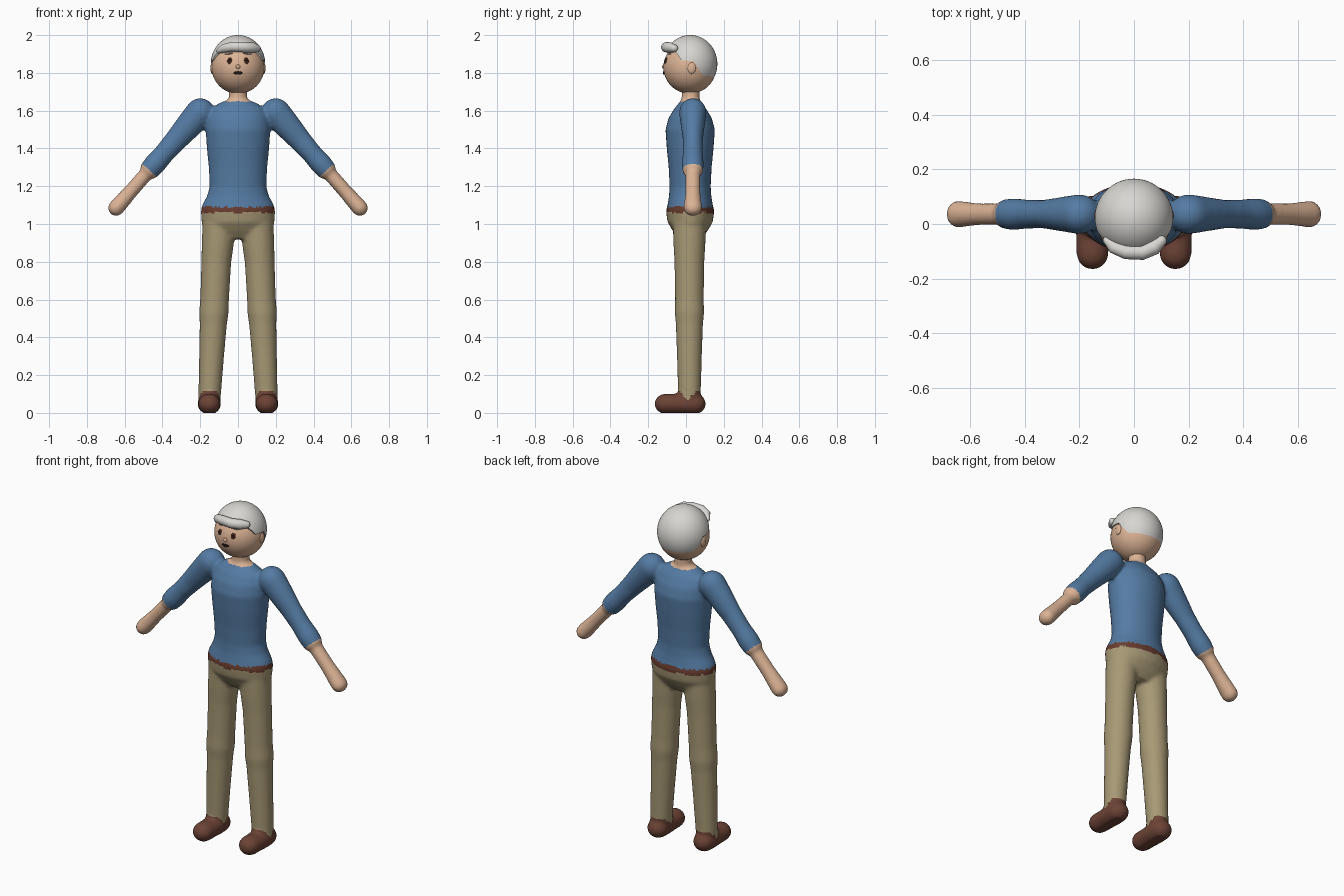
import bpy, bmesh, math
from mathutils import Vector, Matrix

default_cube = bpy.data.objects.get("Cube")
if default_cube:
    bpy.data.objects.remove(default_cube, do_unlink=True)


def make_material(name, red, green, blue):
    material = bpy.data.materials.new(name)
    material.use_nodes = True
    colour = (red, green, blue, 1)
    material.diffuse_color = colour
    material.node_tree.nodes["Principled BSDF"].inputs["Base Color"].default_value = colour
    return material


shirt_blue = make_material("shirt blue", .09, .2, .37)
khaki = make_material("khaki", .39, .32, .18)
skin = make_material("skin", .71, .45, .3)
hair_white = make_material("hair white", .68, .67, .64)
shoe_brown = make_material("shoe brown", .15, .056, .036)
belt_brown = make_material("belt brown", .14, .045, .028)
eye_brown = make_material("eye brown", .08, .03, .015)
dark = make_material("dark", .015, .008, .007)
brow_grey = make_material("brow grey", .25, .23, .21)


def add_object(name, bm, material=None):
    bmesh.ops.recalc_face_normals(bm, faces=bm.faces[:])
    mesh = bpy.data.meshes.new(name)
    bm.to_mesh(mesh)
    bm.free()
    mesh.shade_smooth()
    obj = bpy.data.objects.new(name, mesh)
    bpy.context.collection.objects.link(obj)
    if material:
        mesh.materials.append(material)
    return obj


def bake(obj):
    """Replace an object's mesh by its modified result."""
    graph = bpy.context.evaluated_depsgraph_get()
    result = bpy.data.meshes.new_from_object(obj.evaluated_get(graph))
    obj.modifiers.clear()
    obj.data = result


def loft(bm, rings, side=Vector((0, 1, 0)), domes=(False, False), sides=32):
    """Join elliptical rings (centre, radius across, radius along the side axis)."""
    rings = [(Vector(centre), a, b) for centre, a, b in rings]
    count = len(rings)
    framed = []
    for i, (centre, a, b) in enumerate(rings):
        tangent = (rings[min(i + 1, count - 1)][0] - rings[max(i - 1, 0)][0]).normalized()
        framed.append((centre, tangent, a, b))

    def dome(ring, sign):
        centre, tangent, a, b = ring
        turns = [math.radians(angle) for angle in (20, 40, 60, 80)]
        return [(centre + tangent * sign * a * math.sin(t), tangent,
                 a * math.cos(t), b * math.cos(t)) for t in turns]

    start = dome(framed[0], -1)[::-1] if domes[0] else []
    end = dome(framed[-1], 1) if domes[1] else []
    loops = []
    for centre, tangent, a, b in start + framed + end:
        across = side.cross(tangent).normalized()
        along = tangent.cross(across)
        angles = [math.tau * k / sides for k in range(sides)]
        loops.append([bm.verts.new(centre + across * a * math.cos(t) + along * b * math.sin(t))
                      for t in angles])
    for low, high in zip(loops, loops[1:]):
        for k in range(sides):
            n = (k + 1) % sides
            bm.faces.new((low[k], low[n], high[n], high[k]))
    bm.faces.new(loops[0][::-1])
    bm.faces.new(loops[-1])


def ellipsoid(name, centre, radii, material, turn=None, segments=48):
    bm = bmesh.new()
    matrix = Matrix.Translation(centre) @ (turn or Matrix()) @ Matrix.Diagonal((*radii, 1))
    bmesh.ops.create_uvsphere(bm, u_segments=segments, v_segments=segments // 2,
                              radius=1, matrix=matrix)
    return add_object(name, bm, material)


# Body: torso, neck, limbs and shoes fused into one soft surface
BODY_Y = .022
body_bm = bmesh.new()
torso = [(.92, .13, .06), (.96, .18, .09), (1.01, .193, .12), (1.07, .197, .128),
         (1.1, .19, .12), (1.15, .163, .112), (1.2, .15, .109), (1.3, .155, .114),
         (1.4, .165, .124), (1.5, .172, .131), (1.56, .165, .115), (1.61, .145, .085),
         (1.64, .1, .06), (1.655, .06, .05)]
loft(body_bm, [((0, BODY_Y, z), a, b) for z, a, b in torso])
loft(body_bm, [((0, .025, z), .048, .048) for z in (1.55, 1.75)])

leg = [(.07, .151, .058), (.1, .15, .06), (.3, .14, .066), (.47, .131, .072),
       (.53, .128, .078), (.6, .124, .076), (.8, .115, .079), (.9, .107, .085), (1, .1, .088)]
arm = [(.2, .077, .073), (.25, .072, .065), (.33, .06, .052), (.39, .054, .053),
       (.44, .058, .058), (.475, .053, .054), (.488, .038, .04), (.57, .038, .04),
       (.62, .042, .046), (.645, .043, .049)]


def arm_height(x):
    return 1.59 - (x - .2) * 1.135


for s in (-1, 1):
    loft(body_bm, [((s * x, .018, z), r, r) for z, x, r in leg])
    loft(body_bm, [((s * x, .036, arm_height(x)), a, b) for x, a, b in arm],
         domes=(True, True))
    shoe = [(.045, .06, .056), (0, .062, .056), (-.06, .06, .053), (-.108, .059, .054)]
    loft(body_bm, [((s * .152, y, .048), a, b) for y, a, b in shoe],
         side=Vector((0, 0, 1)), domes=(True, True))

body = add_object("body", body_bm)
remesh = body.modifiers.new("fuse", 'REMESH')
remesh.mode = 'VOXEL'
remesh.voxel_size = .01
soften = body.modifiers.new("soften", 'SMOOTH')
soften.factor = .5
soften.iterations = 6
bake(body)
for vertex in body.data.vertices:
    vertex.co.z = max(vertex.co.z, 0)      # flat soles

# Clothing colours by region
clothes = [skin, shirt_blue, belt_brown, khaki, shoe_brown]
body.data.materials.clear()
for material in clothes:
    body.data.materials.append(material)


def clothing(point):
    x, y, z = abs(point.x), point.y, point.z
    if x > .26:
        return skin if .66 * x - .75 * z > -.654 else shirt_blue
    if z > 1.648:
        return skin if x < .1 else shirt_blue
    if z > 1.09:
        return shirt_blue
    if z > 1.06:
        return belt_brown
    return khaki if z > min(.12, .07 + abs(y - .01)) else shoe_brown


for face in body.data.polygons:
    face.material_index = clothes.index(clothing(face.center))
body.data.shade_smooth()

# Head with ears and nose
HEAD = Vector((0, .02, 1.83))
HEAD_R = .14
ellipsoid("head", HEAD, (HEAD_R,) * 3, skin)


def on_face(name, x, z, radii, material, tilt=0, lift=0):
    """Lay a flat oval on the front of the head."""
    dz = z - HEAD.z
    normal = Vector((x, -math.sqrt(HEAD_R ** 2 - x * x - dz * dz), dz)).normalized()
    turn = normal.to_track_quat('-Y', 'Z').to_matrix().to_4x4() @ Matrix.Rotation(tilt, 4, 'Y')
    ellipsoid(name, HEAD + normal * (HEAD_R + lift), radii, material, turn, 20)


for s, label in ((-1, "right"), (1, "left")):
    ellipsoid(label + "_ear", (s * .136, .03, 1.825), (.01, .022, .03), skin, segments=24)
    on_face(label + "_eye", s * .045, 1.865, (.013, .004, .018), eye_brown)
    on_face(label + "_pupil", s * .045, 1.866, (.006, .003, .009), dark, lift=.003)
    on_face(label + "_eyebrow", s * .05, 1.902, (.026, .004, .005), brow_grey, s * .15)
on_face("nose", 0, 1.833, (.012, .008, .011), skin)
on_face("mouth", 0, 1.8, (.024, .005, .009), dark)
on_face("lip", 0, 1.795, (.012, .004, .004), eye_brown, lift=.003)

# Hair cap trimmed along a side hairline
hair = ellipsoid("hair", (0, .022, 1.848), (.144, .144, .152), hair_white, segments=64)
hairline = [(-.3, 1.91), (-.055, 1.91), (-.025, 1.867), (.04, 1.862), (.1, 1.772),
            (.3, 1.765), (.3, 2.2), (-.3, 2.2)]
cutter_bm = bmesh.new()
profile = cutter_bm.faces.new([cutter_bm.verts.new((-.3, y, z)) for y, z in hairline])
sweep = bmesh.ops.extrude_face_region(cutter_bm, geom=[profile])
moved = [v for v in sweep["geom"] if isinstance(v, bmesh.types.BMVert)]
bmesh.ops.translate(cutter_bm, verts=moved, vec=(.6, 0, 0))
cutter = add_object("hair_cutter", cutter_bm)
cutter.hide_render = True
trim = hair.modifiers.new("trim", 'BOOLEAN')
trim.operation = 'INTERSECT'
trim.solver = 'EXACT'
trim.object = cutter
bake(hair)
bpy.data.objects.remove(cutter, do_unlink=True)
hair.data.materials.clear()
hair.data.materials.append(hair_white)
for face in hair.data.polygons:
    face.material_index = 0
bpy.context.view_layer.objects.active = hair
hair.select_set(True)
bpy.ops.object.shade_smooth_by_angle(angle=math.radians(40))

# Swept fringe, fuller towards the left
fringe_bm = bmesh.new()
fringe = [(-.1, -.06, 1.917, .014), (-.075, -.085, 1.93, .023), (-.03, -.103, 1.938, .026),
          (.03, -.105, 1.936, .027), (.075, -.085, 1.934, .028), (.1, -.062, 1.93, .02)]
loft(fringe_bm, [((x, y, z), r, r) for x, y, z, r in fringe], domes=(True, True))
add_object("fringe", fringe_bm, hair_white)
